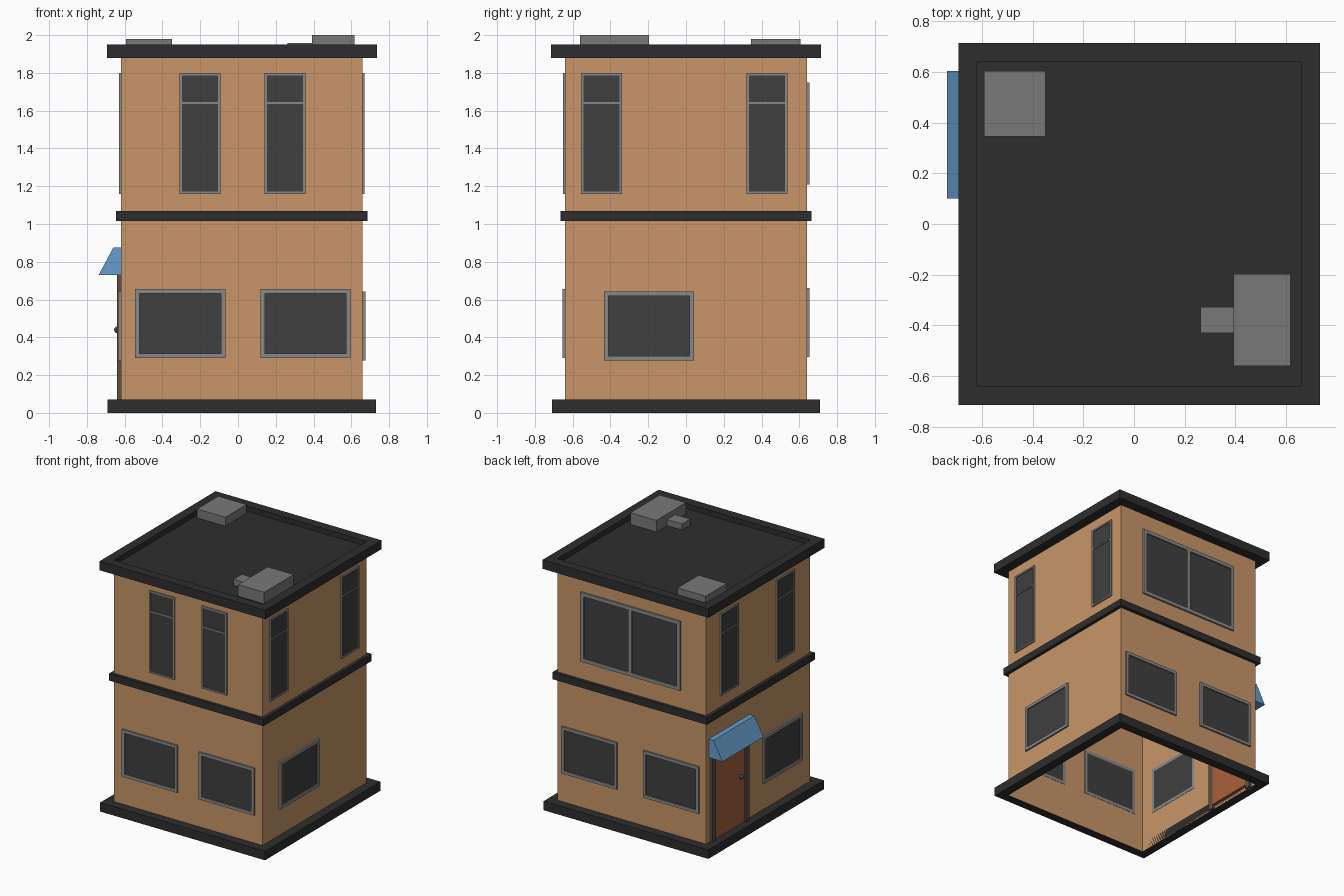
import bpy, bmesh
from mathutils import Vector

if "Cube" in bpy.data.objects:
    bpy.data.objects.remove(bpy.data.objects["Cube"])


def material(name, r, g, b):
    m = bpy.data.materials.new(name)
    m.diffuse_color = (r, g, b, 1)
    m.use_nodes = True
    m.node_tree.nodes["Principled BSDF"].inputs["Base Color"].default_value = m.diffuse_color
    return m


WALL = material("ochre_wall", 0.58, 0.305, 0.138)
DARK = material("dark_trim", 0.027, 0.027, 0.027)
FRAME = material("grey_frame", 0.25, 0.25, 0.25)
GLASS = material("dark_glass", 0.05, 0.05, 0.05)
VENT = material("grey_vent", 0.19, 0.19, 0.19)
DOOR = material("brown_door", 0.40, 0.12, 0.045)
JAMB = material("door_frame_brown", 0.12, 0.075, 0.055)
BLUE = material("awning_blue", 0.13, 0.34, 0.61)

# Wall planes
X0, X1, Y0, Y1 = -0.62, 0.66, -0.64, 0.64


def finish(name, bm, mat):
    bmesh.ops.recalc_face_normals(bm, faces=bm.faces)
    me = bpy.data.meshes.new(name)
    bm.to_mesh(me)
    bm.free()
    ob = bpy.data.objects.new(name, me)
    me.materials.append(mat)
    bpy.context.collection.objects.link(ob)
    return ob


def add_box(bm, lo, hi):
    lo, hi = Vector(lo), Vector(hi)
    vs = bmesh.ops.create_cube(bm, size=1)["verts"]
    for v in vs:
        v.co = Vector(((lo[i] + hi[i]) / 2 + v.co[i] * (hi[i] - lo[i])) for i in range(3))
    return vs


def box(name, lo, hi, mat):
    bm = bmesh.new()
    add_box(bm, lo, hi)
    return finish(name, bm, mat)


def ring(name, outer, inner, z0, z1, mat):
    """Rectangular frame between two (x0, x1, y0, y1) outlines."""
    bm = bmesh.new()
    loops = []
    for (a, b, c, d), z in ((outer, z0), (outer, z1), (inner, z1), (inner, z0)):
        loops.append([bm.verts.new((x, y, z)) for x, y in ((a, c), (b, c), (b, d), (a, d))])
    for k in range(4):
        p, q = loops[k], loops[(k + 1) % 4]
        for i in range(4):
            j = (i + 1) % 4
            bm.faces.new((p[i], p[j], q[j], q[i]))
    return finish(name, bm, mat)


def side_box(bm, side, a0, a1, z0, z1, d0, d1):
    """Box on a wall: a = position along it, d = distance out of it."""
    if side in ("front", "back"):
        s, w = (-1, Y0) if side == "front" else (1, Y1)
        y = sorted((w + s * d0, w + s * d1))
        add_box(bm, (a0, y[0], z0), (a1, y[1], z1))
    else:
        s, w = (-1, X0) if side == "left" else (1, X1)
        x = sorted((w + s * d0, w + s * d1))
        add_box(bm, (x[0], a0, z0), (x[1], a1, z1))


def window(name, side, a0, a1, z0, z1, t, out, bar_z=None, bar_a=None):
    bm = bmesh.new()
    side_box(bm, side, a0, a0 + t, z0, z1, -0.002, out)
    side_box(bm, side, a1 - t, a1, z0, z1, -0.002, out)
    side_box(bm, side, a0 + t, a1 - t, z0, z0 + t, -0.002, out)
    side_box(bm, side, a0 + t, a1 - t, z1 - t, z1, -0.002, out)
    if bar_z:
        side_box(bm, side, a0 + t, a1 - t, bar_z - 0.005, bar_z + 0.005, -0.002, out)
    if bar_a:
        side_box(bm, side, bar_a - t / 2, bar_a + t / 2, z0 + t, z1 - t, -0.002, out)
    finish(name + "_frame", bm, FRAME)
    bm = bmesh.new()
    side_box(bm, side, a0 + t, a1 - t, z0 + t, z1 - t, -0.002, out * 0.4)
    finish(name + "_glass", bm, GLASS)


# Walls: thin open shell
bm = bmesh.new()
low, high = [[bm.verts.new((x, y, z)) for x, y in ((X0, Y0), (X1, Y0), (X1, Y1), (X0, Y1))]
             for z in (0.0, 1.89)]
for i in range(4):
    j = (i + 1) % 4
    bm.faces.new((low[i], low[j], high[j], high[i]))
finish("walls", bm, WALL)

# Plinth, floor band, roof slab and parapet
wall = (X0, X1, Y0, Y1)
ring("plinth", (-0.69, 0.73, -0.71, 0.71), wall, 0, 0.07, DARK)
ring("floor_band", (-0.645, 0.685, -0.665, 0.665), wall, 1.015, 1.07, DARK)
ring("parapet", (-0.693, 0.735, -0.714, 0.714), wall, 1.88, 1.95, DARK)
box("roof_slab", (X0, Y0, 1.88), (X1, Y1, 1.91), DARK)

# Roof units
box("roof_vent_back", (-0.593, 0.345, 1.91), (-0.35, 0.605, 1.98), VENT)
box("roof_vent_front", (0.393, -0.56, 1.91), (0.618, -0.197, 2.0), VENT)
box("roof_duct", (0.263, -0.43, 1.91), (0.393, -0.328, 1.957), VENT)

# Tall upper windows
for side, starts in (("front", (-0.31, 0.14)), ("right", (-0.555, 0.32)), ("left", (-0.44, 0.25))):
    for n, a in enumerate(starts):
        window(f"{side}_upper_window_{n}", side, a, a + 0.217, 1.16, 1.80, 0.013, 0.011, bar_z=1.64)

# Wide lower windows
for side, starts, z0, z1 in (("front", (-0.545, 0.118), 0.29, 0.657),
                             ("back", (-0.565, 0.14), 0.295, 0.66),
                             ("right", (-0.435,), 0.277, 0.642),
                             ("left", (-0.535,), 0.277, 0.642)):
    for n, a in enumerate(starts):
        window(f"{side}_lower_window_{n}", side, a, a + 0.478, z0, z1, 0.024, 0.014)

# Large double window at the back
window("back_upper_window", "back", -0.405, 0.455, 1.21, 1.75, 0.028, 0.014, bar_a=0.027)

# Door with frame and knob
bm = bmesh.new()
side_box(bm, "left", 0.13, 0.175, 0.0, 0.74, -0.02, 0.02)
side_box(bm, "left", 0.545, 0.59, 0.0, 0.74, -0.02, 0.02)
side_box(bm, "left", 0.175, 0.545, 0.695, 0.74, -0.02, 0.02)
finish("door_frame", bm, JAMB)
box("door", (-0.625, 0.175, 0.03), (-0.6, 0.545, 0.695), DOOR)
bpy.ops.mesh.primitive_uv_sphere_add(segments=12, ring_count=8, radius=0.018, location=(-0.638, 0.225, 0.44))
knob = bpy.context.object
knob.name = "door_knob"
knob.data.materials.append(GLASS)
bpy.ops.object.shade_smooth_by_angle()

# Awning: side profile extruded along the wall
bm = bmesh.new()
profile = ((X0, 0.73), (-0.738, 0.73), (-0.66, 0.875), (X0, 0.875))
face = bm.faces.new([bm.verts.new((x, 0.10, z)) for x, z in profile])
new = bmesh.ops.extrude_face_region(bm, geom=[face], use_keep_orig=True)["geom"]
bmesh.ops.translate(bm, vec=(0, 0.505, 0), verts=[g for g in new if isinstance(g, bmesh.types.BMVert)])
finish("awning", bm, BLUE)
